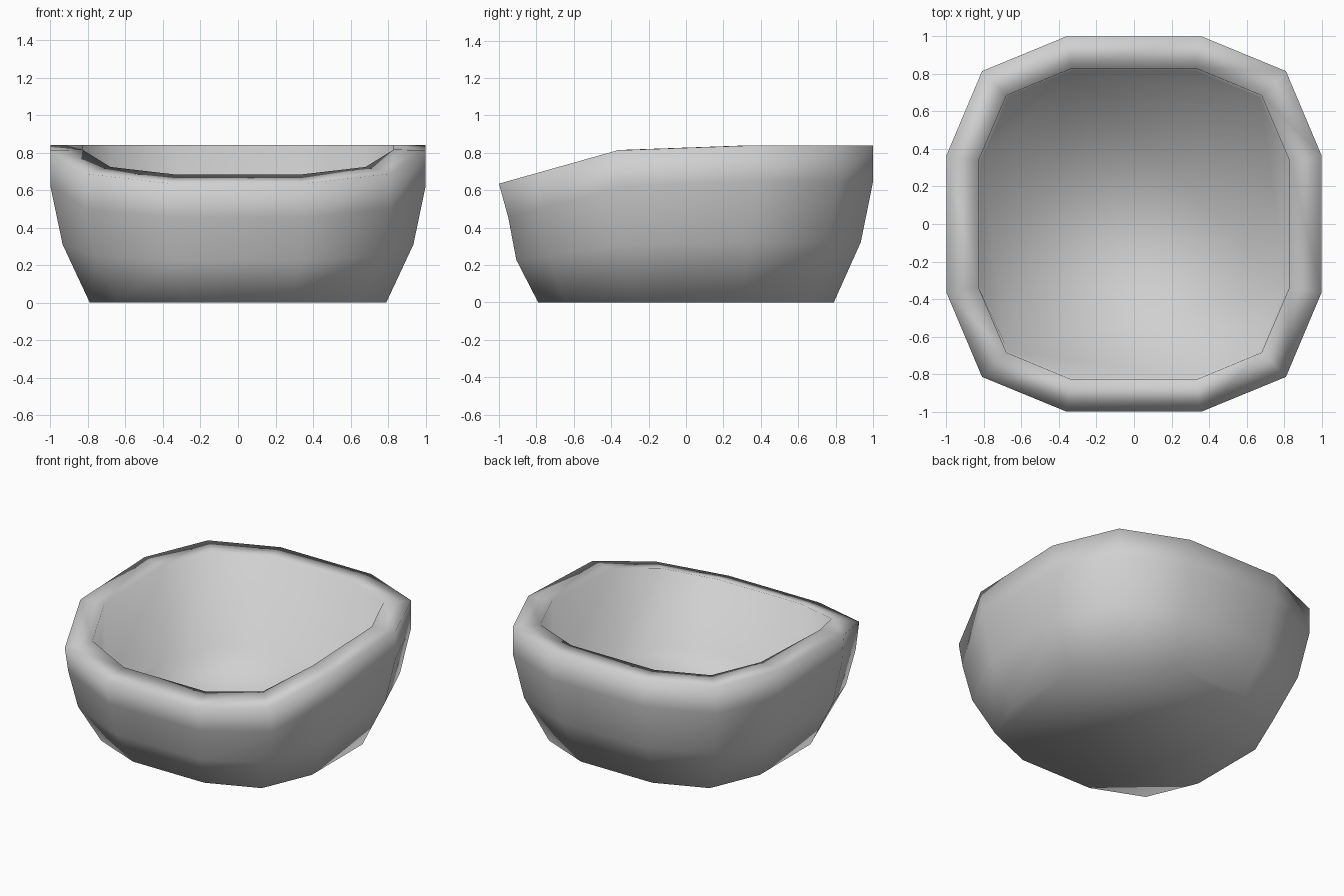
import bpy, bmesh

cube = bpy.data.objects.get("Cube")
if cube:
    bpy.data.objects.remove(cube, do_unlink=True)

TOP = 0.84
FLOOR = 0.17


def full_plan(corner):
    """Twelve-sided rounded square from one quarter, counter-clockwise."""
    return (corner + [(-x, y) for x, y in reversed(corner)]
            + [(-x, -y) for x, y in corner] + [(x, -y) for x, y in reversed(corner)])


outer = full_plan([(1.0, 0.365), (0.81, 0.815), (0.36, 1.0)])
inner = full_plan([(0.83, 0.335), (0.68, 0.685), (0.33, 0.83)])


def rim_height(y):
    """Level rim at the back, dipping towards the front."""
    if y > 0.33:
        return TOP
    if y > -0.36:
        return 0.815 + (TOP - 0.815) * (y + 0.36) / 0.69
    return 0.635 + (0.815 - 0.635) * (y + 1) / 0.64


def flat_ring(bm, plan, half, z):
    return [bm.verts.new((x * half, y * half, z)) for x, y in plan]


def rim_ring(bm, plan):
    return [bm.verts.new((x, y, rim_height(y))) for x, y in plan]


def wall_ring(bm, half, level, front):
    """Outer loop at a share of the rim height, pulled in at the front."""
    ring = []
    for x, y in outer:
        z = TOP * level * (rim_height(y) / TOP) ** 1.27
        pull = front if y < 0 else 1
        ring.append(bm.verts.new((x * half, y * half * pull, z)))
    return ring


# Shell: outer wall, flat rim, straight inner wall
bm = bmesh.new()
rings = [
    flat_ring(bm, outer, 0.79, 0),
    wall_ring(bm, 0.935, 0.385, 0.97),
    wall_ring(bm, 1.0, 0.77, 0.95),
    rim_ring(bm, outer),
    rim_ring(bm, inner),
    flat_ring(bm, inner, 0.985, FLOOR),
]
for low, high in zip(rings, rings[1:]):
    for i in range(len(low)):
        j = (i + 1) % len(low)
        bm.faces.new((low[i], low[j], high[j], high[i]))

# Underside and inside floor
bm.faces.new(list(reversed(rings[0])))
bm.faces.new(rings[-1])
bmesh.ops.recalc_face_normals(bm, faces=bm.faces[:])
for face in bm.faces:
    face.smooth = True

mesh = bpy.data.meshes.new("basin")
bm.to_mesh(mesh)
bm.free()
basin = bpy.data.objects.new("basin", mesh)
bpy.context.collection.objects.link(basin)

# Plain grey
grey = bpy.data.materials.new("light_grey")
grey.use_nodes = True
colour = (0.63, 0.63, 0.63, 1)
grey.diffuse_color = colour
grey.node_tree.nodes["Principled BSDF"].inputs["Base Color"].default_value = colour
mesh.materials.append(grey)
